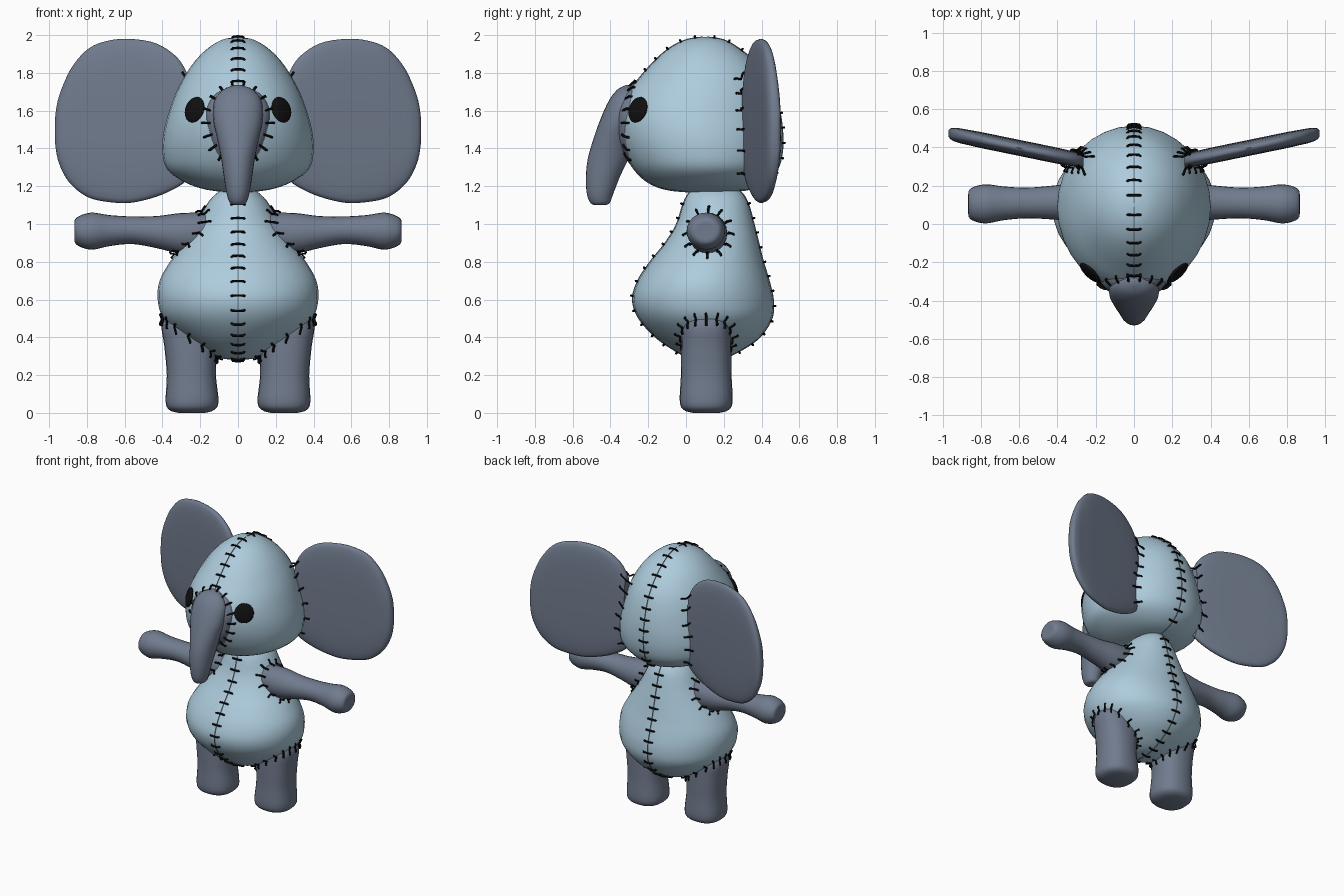
import bpy, bmesh, math
from mathutils import Vector
from mathutils.bvhtree import BVHTree

if "Cube" in bpy.data.objects:
    bpy.data.objects.remove(bpy.data.objects["Cube"])


def material(name, rgb):
    m = bpy.data.materials.new(name)
    m.diffuse_color = (*rgb, 1)
    m.use_nodes = True
    m.node_tree.nodes["Principled BSDF"].inputs["Base Color"].default_value = m.diffuse_color
    return m


BLUE = material("light blue", (0.42, 0.60, 0.72))
SLATE = material("slate grey", (0.165, 0.20, 0.27))
BLACK = material("thread black", (0.005, 0.005, 0.005))


class Loft:
    """Smooth loft through sections (position, centre 1, centre 2, radius 1, radius 2)."""

    def __init__(self, sections, axis="z", side=1, power=2):
        self.s, self.axis, self.side, self.power = sections, axis, side, power
        self.n = len(sections) - 1

    def section(self, u):
        i = min(int(u), self.n - 1)
        f = u - i
        a, b, c, d = (self.s[max(0, min(self.n, i + k))] for k in (-1, 0, 1, 2))
        return [0.5 * (2 * q + (r - p) * f + (2 * p - 5 * q + 4 * r - t) * f * f
                       + (3 * q - p - 3 * r + t) * f ** 3) for p, q, r, t in zip(a, b, c, d)]

    def point(self, u, ang, scale=1):
        t, c1, c2, r1, r2 = self.section(u)
        e = 2 / self.power
        ca, sa = math.cos(ang), math.sin(ang)
        p = c1 + scale * max(r1, 0.001) * math.copysign(abs(ca) ** e, ca)
        q = c2 + scale * max(r2, 0.001) * math.copysign(abs(sa) ** e, sa)
        v = (p, q, t) if self.axis == "z" else (t, p, q)
        return Vector((v[0] * self.side, v[1], v[2]))

    def frame(self, u, ang):
        """Point, tangent toward the tip, and outward normal."""
        p = self.point(u, ang)
        lo, hi = max(0, u - 0.03), min(self.n, u + 0.03)
        tip = (self.point(lo, ang) - self.point(hi, ang)).normalized()
        n = tip.cross(self.point(u, ang + 0.03) - self.point(u, ang - 0.03)).normalized()
        if n.dot(p - self.point(u, ang, 0)) < 0:
            n = -n
        return p, tip, n

    def build(self, name, mat, cols=32, steps=4):
        bm = bmesh.new()
        rings = [[bm.verts.new(self.point(k / steps, 2 * math.pi * j / cols)) for j in range(cols)]
                 for k in range(self.n * steps + 1)]
        for a, b in zip(rings, rings[1:]):
            for j in range(cols):
                bm.faces.new((a[j], a[(j + 1) % cols], b[(j + 1) % cols], b[j]))
        bm.faces.new(rings[0])
        bm.faces.new(rings[-1])
        bmesh.ops.recalc_face_normals(bm, faces=bm.faces)
        self.bvh = BVHTree.FromBMesh(bm)
        finish(name, bm, mat)
        return self


def finish(name, bm, mat):
    me = bpy.data.meshes.new(name)
    bm.to_mesh(me)
    bm.free()
    me.materials.append(mat)
    for f in me.polygons:
        f.use_smooth = True
    ob = bpy.data.objects.new(name, me)
    bpy.context.collection.objects.link(ob)
    return ob


def threads(name, paths, radius, mat):
    cu = bpy.data.curves.new(name, "CURVE")
    cu.dimensions, cu.bevel_depth, cu.bevel_resolution = "3D", radius, 1
    cu.use_fill_caps = True
    for path in paths:
        sp = cu.splines.new("POLY")
        sp.points.add(len(path) - 1)
        for pt, v in zip(sp.points, path):
            pt.co = (*v, 1)
    cu.materials.append(mat)
    ob = bpy.data.objects.new(name, cu)
    bpy.context.collection.objects.link(ob)
    bpy.ops.object.select_all(action="DESELECT")
    ob.select_set(True)
    bpy.context.view_layer.objects.active = ob
    bpy.ops.object.convert(target="MESH")


stitches, seams = [], []


def stitch(c, d, n, w=0.036):
    stitches.append([c - d * w - n * 0.008, c - d * w * 0.75 + n * 0.006, c + n * 0.009,
                     c + d * w * 0.75 + n * 0.006, c + d * w - n * 0.008])


def joint(part, host, angles, fallback=False):
    """Stitches where a limb enters the host surface."""
    for ang in angles:
        found = None
        for k in range(int(part.n * 40)):
            u = k / 40
            p = part.point(u, ang)
            loc, n, _, _ = host.bvh.find_nearest(p)
            if (p - loc).dot(n) < 0:
                found = u
                break
        if found is None:
            if not fallback:
                continue
            found = part.n - 0.3
        p, tip, n = part.frame(found, ang)
        loc, hn, _, _ = host.bvh.find_nearest(p)
        away = n - hn * n.dot(hn)
        away = away.normalized() if away.length > 0.05 else -tip
        end = host.bvh.find_nearest(loc + away * 0.035)[0]
        mid = (p + loc) / 2 + (n + hn).normalized() * 0.012
        stitches.append([p + tip * 0.04, p + tip * 0.03 + n * 0.008, mid,
                         end + hn * 0.007, end - hn * 0.004])


def centre_seam(part, keep, gap=0.08):
    """Thin seam plus cross stitches along the middle plane, front and back."""
    for ang in (-math.pi / 2, math.pi / 2):
        path, run = [], gap * 0.5
        last = None
        for k in range(part.n * 40 + 1):
            p, tip, n = part.frame(k / 40, ang)
            if last is not None:
                run += (p - last).length
            last = p
            if k % 5 == 0:
                path.append(p)
            if run >= gap:
                run -= gap
                if keep(p):
                    stitch(p, Vector((1, 0, 0)), n)
        seams.append(path)


def span(z, hw, y0, y1):
    return (z, 0, (y0 + y1) / 2, hw, (y1 - y0) / 2)


# Pear-shaped body
body = Loft([span(*s) for s in (
    (1.20, 0.01, 0.14, 0.17), (1.185, 0.08, 0.04, 0.27), (1.12, 0.155, -0.01, 0.325),
    (1.0, 0.22, -0.05, 0.36), (0.9, 0.285, -0.11, 0.385), (0.8, 0.36, -0.19, 0.41),
    (0.7, 0.415, -0.255, 0.44), (0.6, 0.425, -0.283, 0.462), (0.5, 0.395, -0.25, 0.455),
    (0.4, 0.29, -0.16, 0.39), (0.33, 0.18, -0.06, 0.29), (0.29, 0.09, 0.02, 0.2),
    (0.28, 0.01, 0.1, 0.12))]).build("body", BLUE)
centre_seam(body, lambda p: p.z < 1.15)

# Head
head = Loft([span(*s) for s in (
    (1.99, 0.01, 0.09, 0.11), (1.975, 0.085, -0.0, 0.2), (1.93, 0.16, -0.09, 0.28),
    (1.86, 0.23, -0.17, 0.365), (1.77, 0.29, -0.25, 0.435), (1.68, 0.335, -0.32, 0.475),
    (1.58, 0.37, -0.36, 0.5), (1.48, 0.395, -0.355, 0.512), (1.38, 0.4, -0.325, 0.51),
    (1.29, 0.375, -0.275, 0.485), (1.22, 0.28, -0.2, 0.42), (1.18, 0.16, -0.09, 0.32),
    (1.165, 0.01, 0.1, 0.12))]).build("head", BLUE)
centre_seam(head, lambda p: p.z > 1.2 and (p.z > 1.75 or p.y > 0.1))

# Trunk with its sewn-on base patch
Loft([(1.10, 0, -0.455, 0.015, 0.02), (1.11, 0, -0.455, 0.042, 0.05),
      (1.16, 0, -0.455, 0.06, 0.07), (1.25, 0, -0.44, 0.075, 0.09),
      (1.35, 0, -0.412, 0.09, 0.107), (1.45, 0, -0.39, 0.11, 0.10),
      (1.55, 0, -0.36, 0.13, 0.095), (1.65, 0, -0.33, 0.125, 0.08),
      (1.71, 0, -0.315, 0.08, 0.05), (1.735, 0, -0.30, 0.02, 0.02)]).build("trunk", SLATE, 24)
Loft([(1.32, 0, -0.25, 0.04, 0.05), (1.35, 0, -0.255, 0.11, 0.065),
      (1.45, 0, -0.28, 0.15, 0.085), (1.55, 0, -0.285, 0.17, 0.09),
      (1.62, 0, -0.28, 0.165, 0.085), (1.69, 0, -0.26, 0.12, 0.075),
      (1.735, 0, -0.24, 0.03, 0.06)], power=2.6).build("trunk_base", SLATE, 24)
for i in range(16):
    a = math.pi * (-0.32 + 1.64 * i / 15)
    d = Vector((math.cos(a), 0, math.sin(a)))
    hit, n, _, _ = head.bvh.ray_cast(Vector((0.165 * d.x, -1, 1.53 + 0.20 * d.z)), Vector((0, 1, 0)))
    d = (d - n * d.dot(n)).normalized()
    stitch(hit + n * 0.006, d, n, 0.03)

for side, label in ((1, "right"), (-1, "left")):
    # Big flat ear, swept back
    ear = Loft([(x, 0.33 + (x - 0.27) * 0.205, (lo + hi) / 2, th, (hi - lo) / 2) for x, lo, hi, th in (
        (0.97, 1.44, 1.55, 0.015), (0.955, 1.345, 1.65, 0.03), (0.92, 1.26, 1.75, 0.038),
        (0.87, 1.195, 1.845, 0.04), (0.79, 1.14, 1.93, 0.042), (0.69, 1.117, 1.97, 0.042),
        (0.57, 1.112, 1.98, 0.042), (0.43, 1.145, 1.955, 0.042), (0.32, 1.195, 1.88, 0.04),
        (0.265, 1.235, 1.79, 0.035))], "x", side, 2.8).build(label + "_ear", SLATE)
    zs = [math.asin(v) for v in (-0.7, -0.3, -0.05, 0.1, 0.45, 0.8)]
    joint(ear, head, zs + [math.pi - a for a in zs], True)

    # Arm with rounded hand
    arm = Loft([(0.865, 0.105, 0.962, 0.03, 0.03), (0.857, 0.105, 0.962, 0.078, 0.07),
                (0.78, 0.105, 0.962, 0.102, 0.098), (0.68, 0.108, 0.965, 0.088, 0.082),
                (0.56, 0.11, 0.967, 0.08, 0.073), (0.43, 0.112, 0.957, 0.088, 0.085),
                (0.3, 0.115, 0.95, 0.1, 0.108), (0.15, 0.12, 0.95, 0.1, 0.11)],
               "x", side).build(label + "_arm", SLATE, 24)
    joint(arm, body, [2 * math.pi * i / 12 for i in range(12)])

    # Stubby leg
    leg = Loft([(0.0, 0.245, 0.107, 0.07, 0.07), (0.015, 0.245, 0.107, 0.118, 0.118),
                (0.06, 0.243, 0.107, 0.14, 0.14), (0.2, 0.247, 0.107, 0.13, 0.134),
                (0.35, 0.252, 0.107, 0.138, 0.132), (0.46, 0.268, 0.107, 0.136, 0.125),
                (0.53, 0.27, 0.107, 0.10, 0.10)], "z", side, 2.4).build(label + "_leg", SLATE, 24)
    joint(leg, body, [2 * math.pi * i / 16 for i in range(16)])

    # Eye laid on the head surface
    hit, n, _, _ = head.bvh.ray_cast(Vector((0.23 * side, -1, 1.605)), Vector((0, 1, 0)))
    bm = bmesh.new()
    bmesh.ops.create_uvsphere(bm, u_segments=24, v_segments=12, radius=1)
    eye = finish(label + "_eye", bm, BLACK)
    eye.scale = (0.068, 0.07, 0.018)
    eye.rotation_euler = n.to_track_quat("Z", "Y").to_euler()
    eye.location = hit

threads("stitches", stitches, 0.0065, BLACK)
threads("centre_seams", seams, 0.0035, SLATE)
for ob in bpy.data.objects:
    if ob.type == "MESH":
        ob.select_set(True)
        bpy.context.view_layer.objects.active = ob
bpy.ops.object.shade_smooth_by_angle(angle=math.radians(50))
